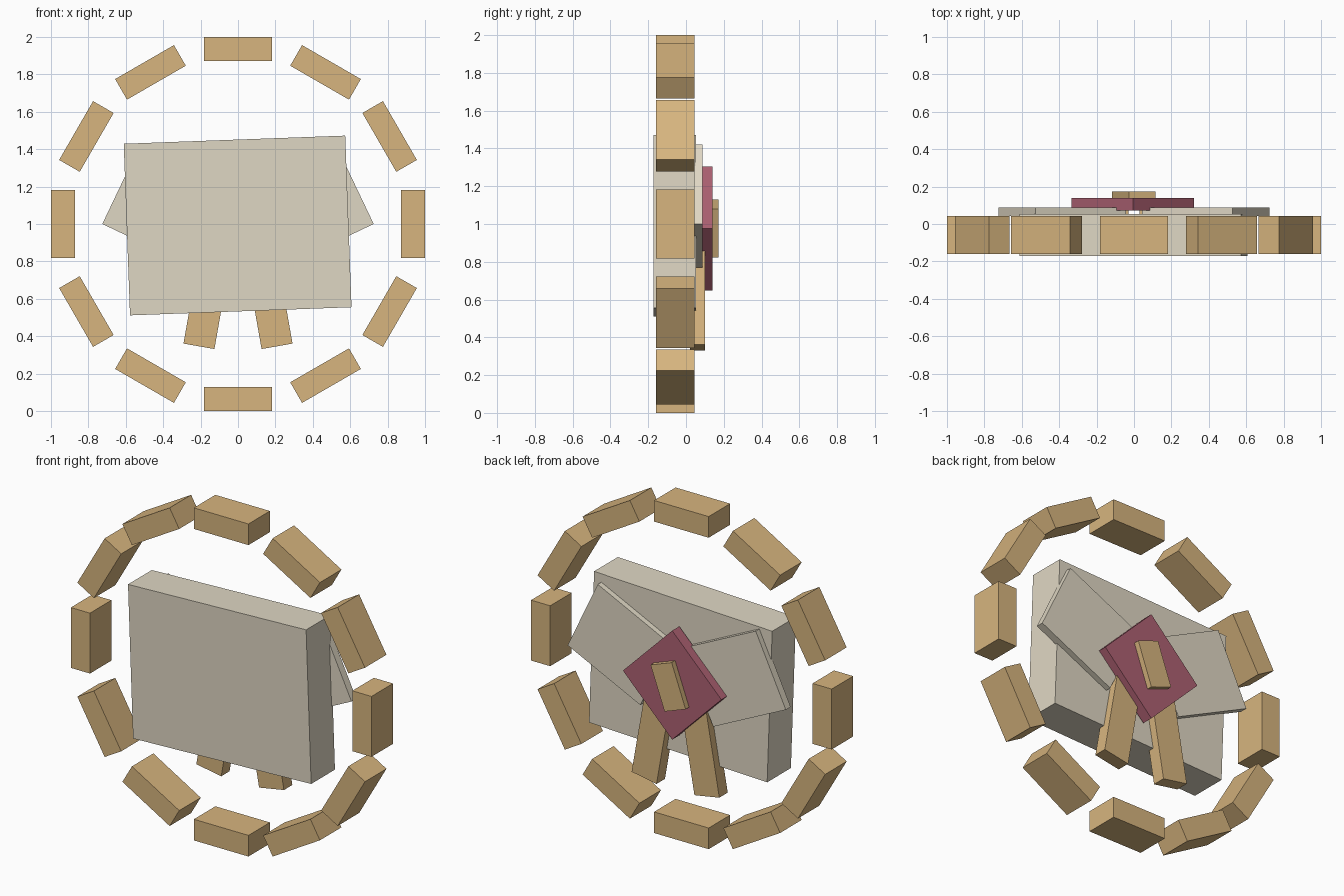
import bpy
from math import radians, sin, cos

if "Cube" in bpy.data.objects:
    bpy.data.objects.remove(bpy.data.objects["Cube"])


def material(name, rgb):
    m = bpy.data.materials.new(name)
    m.diffuse_color = (*rgb, 1)
    m.use_nodes = True
    m.node_tree.nodes["Principled BSDF"].inputs["Base Color"].default_value = m.diffuse_color
    return m


TAN = material("tan", (0.68, 0.46, 0.21))
CREAM = material("cream", (0.74, 0.68, 0.55))
MAROON = material("maroon", (0.42, 0.12, 0.17))


def board(name, x, z, width, height, y0, y1, angle, mat):
    """Box facing the front, turned by angle (clockwise seen from the front)."""
    bpy.ops.mesh.primitive_cube_add(size=1, location=(x, (y0 + y1) / 2, z),
                                    rotation=(0, radians(angle), 0))
    ob = bpy.context.object
    ob.name = name
    ob.scale = (width, y1 - y0, height)
    bpy.ops.object.transform_apply(location=False, rotation=True, scale=True)
    ob.data.materials.append(mat)
    return ob


# ring of twelve tangent blocks
for i in range(12):
    a = radians(30 * i)
    board(f"ring_block_{i + 1}", 0.936 * sin(a), 1 + 0.936 * cos(a),
          0.363, 0.127, -0.16, 0.044, 30 * i, TAN)

# slightly tilted main panel
board("main_panel", -0.002, 0.992, 1.185, 0.918, -0.172, 0.054, -2.1, CREAM)

# bow loops and tails, mirrored left and right
for side, s in (("right", 1), ("left", -1)):
    board(f"bow_loop_{side}", s * 0.384, 1.095, 0.535, 0.465,
          0.042, 0.088, -25.5 * s, CREAM)
    board(f"bow_tail_{side}", s * 0.161, 0.617, 0.168, 0.55,
          0.02, 0.10, -10 * s, TAN)

# diamond plate and centre knot on the back
board("diamond_plate", -0.006, 0.976, 0.463, 0.463, 0.072, 0.14, 45, MAROON)
board("centre_knot", -0.002, 0.976, 0.149, 0.272, 0.12, 0.173, 20, TAN)
